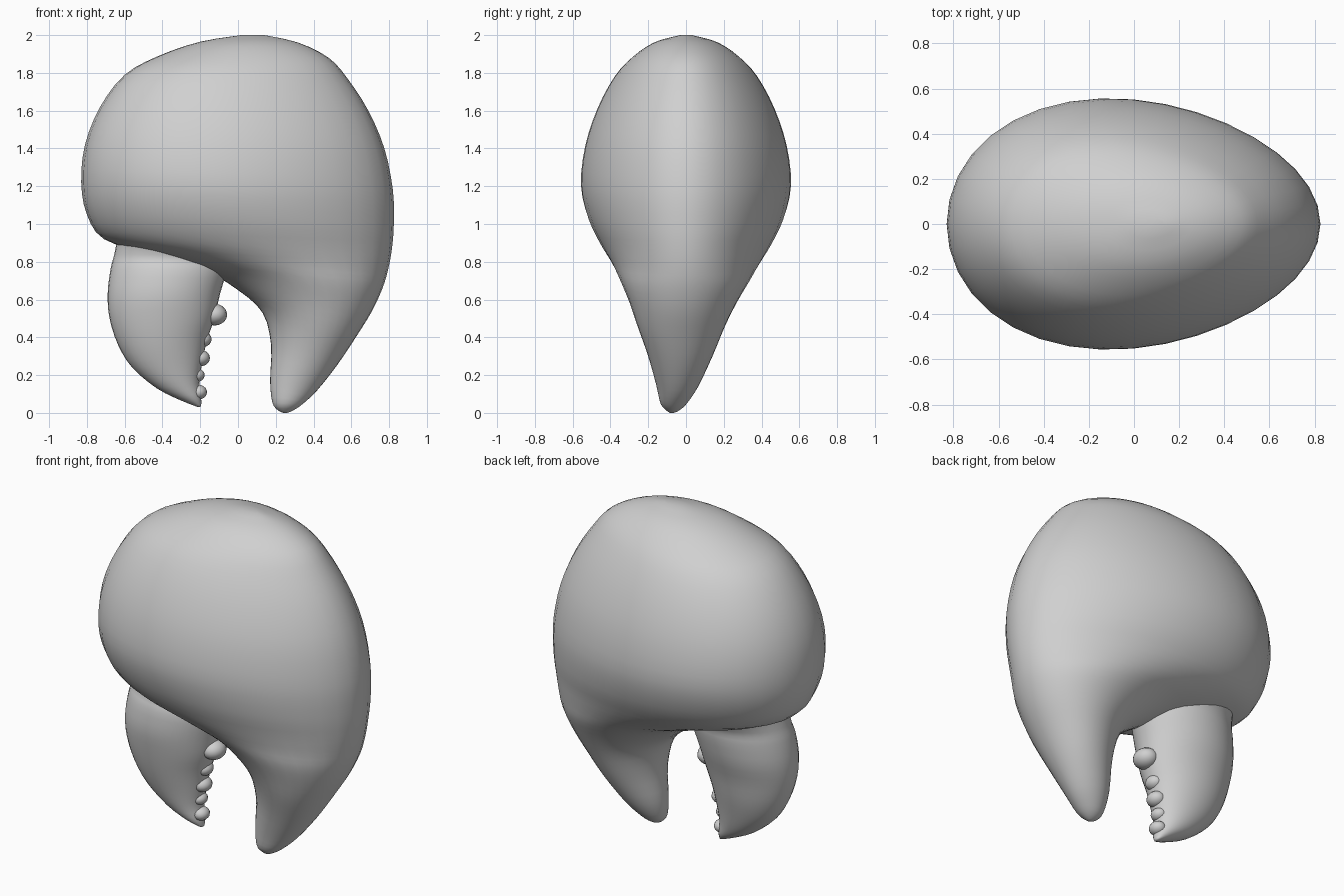
import bpy
import bmesh
from math import cos, sin, pi, radians
from mathutils import Vector

if "Cube" in bpy.data.objects:
    bpy.data.objects.remove(bpy.data.objects["Cube"])

shell = bpy.data.materials.new("shell_grey")
shell.use_nodes = True
grey = (0.63, 0.63, 0.63, 1)
shell.diffuse_color = grey
shell.node_tree.nodes["Principled BSDF"].inputs["Base Color"].default_value = grey


def finish(bm, name):
    bmesh.ops.recalc_face_normals(bm, faces=bm.faces)
    mesh = bpy.data.meshes.new(name)
    bm.to_mesh(mesh)
    bm.free()
    mesh.materials.append(shell)
    obj = bpy.data.objects.new(name, mesh)
    bpy.context.collection.objects.link(obj)
    bpy.ops.object.select_all(action="DESELECT")
    obj.select_set(True)
    bpy.context.view_layer.objects.active = obj
    bpy.ops.object.shade_smooth_by_angle(angle=radians(70))
    return obj


def spline(rows, steps):
    """Smoothly interpolate between the section rows."""
    out = []
    for i in range(len(rows) - 1):
        a, b = rows[max(i - 1, 0)], rows[i]
        c, d = rows[i + 1], rows[min(i + 2, len(rows) - 1)]
        for s in range(steps):
            t = s / steps
            out.append([q + 0.5 * t * (r - p + t * (2 * p - 5 * q + 4 * r - w
                        + t * (3 * (q - r) + w - p)))
                        for p, q, r, w in zip(a, b, c, d)])
    return out + [rows[-1]]


def loft(name, rows, sides=36, steps=3):
    """Skin egg sections; row = inner x, z, outer x, z, half depth, y, taper."""
    bm = bmesh.new()
    rings = []
    for xi, zi, xo, zo, depth, y, taper in spline(rows, steps):
        inner, outer = Vector((xi, y, zi)), Vector((xo, y, zo))
        mid, half = (inner + outer) / 2, (outer - inner) / 2
        ring = []
        for k in range(sides):
            t = 2 * pi * k / sides
            side = depth * sin(t) * (1 - taper * cos(t))
            ring.append(bm.verts.new(mid + half * cos(t) + Vector((0, side, 0))))
        rings.append(ring)
    for r0, r1 in zip(rings, rings[1:]):
        for k in range(sides):
            n = (k + 1) % sides
            bm.faces.new((r0[k], r0[n], r1[n], r1[k]))
    bm.faces.new(rings[0])
    bm.faces.new(rings[-1])
    return finish(bm, name)


# Bulbous palm running down into the fixed finger
loft("palm_and_fixed_finger", [
    (.02, 2, .14, 2, .03, 0, .1),
    (-.2, 1.965, .32, 1.96, .165, 0, .1),
    (-.42, 1.89, .48, 1.88, .28, 0, .1),
    (-.6, 1.79, .58, 1.77, .375, 0, .12),
    (-.73, 1.62, .69, 1.6, .465, 0, .13),
    (-.81, 1.42, .775, 1.4, .53, 0, .13),
    (-.83, 1.22, .82, 1.18, .552, 0, .13),
    (-.8, 1.05, .825, 1, .515, 0, .1),
    (-.71, .92, .815, .87, .453, 0, .05),
    (-.47, .84, .795, .76, .395, 0, 0),
    (-.19, .76, .765, .66, .345, -.005, -.05),
    (0, .65, .71, .54, .285, -.015, -.08),
    (.13, .53, .63, .41, .232, -.025, -.08),
    (.175, .36, .53, .26, .172, -.03, -.05),
    (.17, .17, .42, .12, .112, -.045, 0),
    (.182, .055, .34, .045, .07, -.065, 0),
    (.21, .015, .29, .012, .035, -.07, 0),
    (.24, 0, .26, 0, .01, -.075, 0),
])

# Hinged finger with a slight neck where it tucks under the palm
loft("moving_finger", [
    (-.05, .97, -.63, .97, .3, 0, 0),
    (-.05, .83, -.655, .84, .225, -.01, 0),
    (-.06, .75, -.675, .76, .228, -.025, 0),
    (-.095, .63, -.69, .63, .22, -.04, 0),
    (-.125, .5, -.68, .5, .19, -.05, 0),
    (-.165, .38, -.635, .36, .16, -.05, 0),
    (-.19, .26, -.56, .24, .125, -.05, 0),
    (-.205, .16, -.43, .13, .09, -.05, 0),
    (-.195, .08, -.3, .065, .055, -.05, 0),
    (-.195, .035, -.21, .03, .015, -.05, 0),
])

# Knobbly teeth half sunk into the gripping edge
teeth = [(-.125, .52, .05), (-.19, .39, .037), (-.2, .29, .038),
         (-.22, .2, .032), (-.21, .11, .034)]
for i, (x, z, r) in enumerate(teeth, 1):
    bm = bmesh.new()
    bmesh.ops.create_uvsphere(bm, u_segments=16, v_segments=10, radius=r)
    bmesh.ops.scale(bm, vec=(1.35, 1.5, 1.15), verts=bm.verts)
    bmesh.ops.translate(bm, vec=(x, -.05, z), verts=bm.verts)
    finish(bm, f"finger_tooth_{i}")
